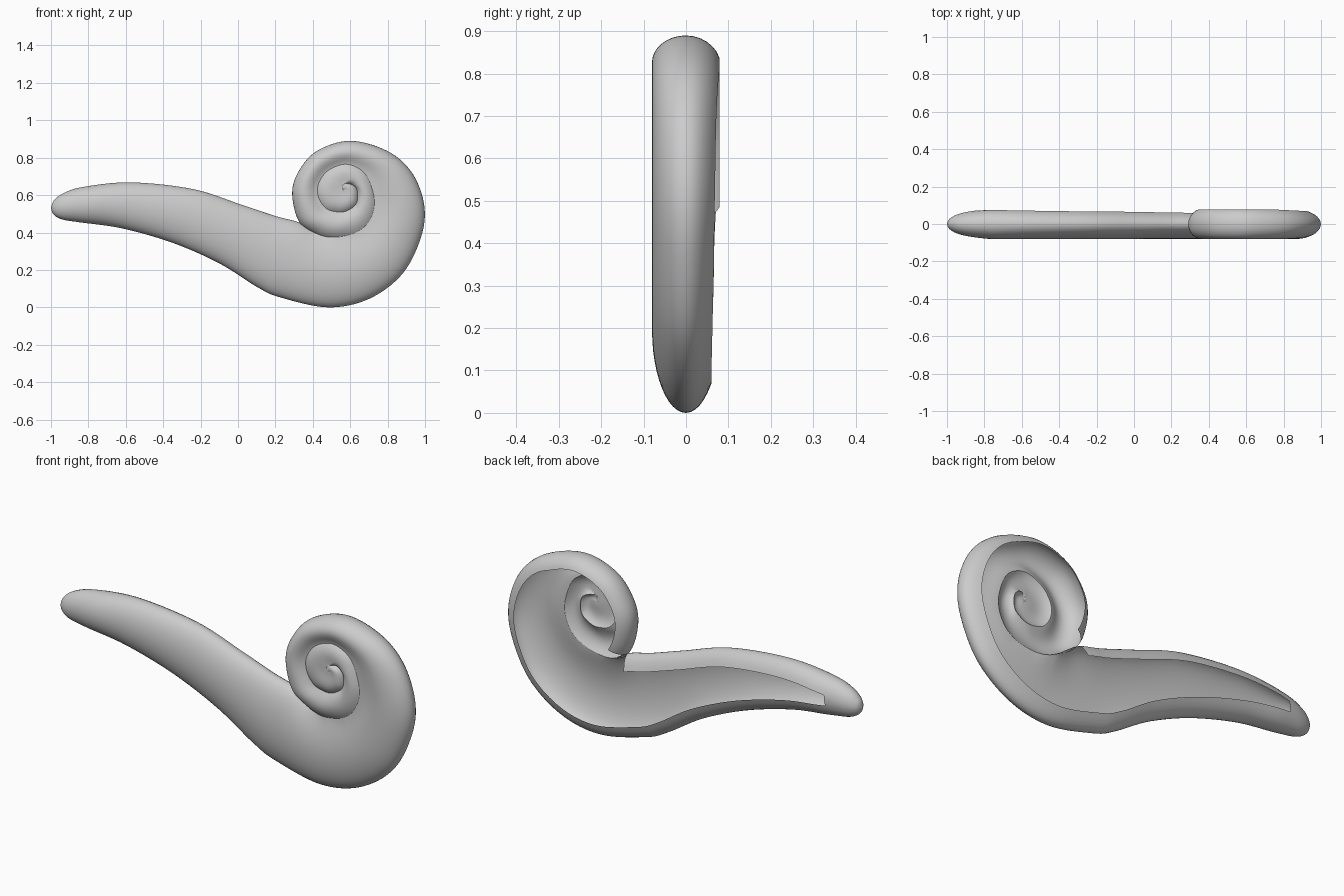
import bpy, bmesh, math

if "Cube" in bpy.data.objects:
    bpy.data.objects.remove(bpy.data.objects["Cube"])

# tail stations: (edge on lower side), (edge on upper side)
tail_low = [(-1, .53), (-.985, .495), (-.94, .47), (-.85, .455), (-.62, .422),
            (-.35, .345), (-.1, .235), (.1, .11)]
tail_up = [(-1, .53), (-.985, .57), (-.93, .612), (-.82, .645), (-.57, .668),
           (-.24, .632), (.02, .548), (.2, .488)]
# one spiral: each station's inner edge is the same curve a full turn later
spiral = [(.22, .055), (.48, 0), (.7, .045), (.88, .18), (.98, .38), (.995, .55),
          (.93, .72), (.8, .835), (.6, .89), (.42, .835), (.32, .72), (.29, .6),
          (.33, .452), (.43, .39), (.52, .375), (.63, .40), (.70, .46), (.73, .56),
          (.70, .68), (.65, .74), (.57, .765), (.48, .73), (.43, .66), (.43, .59),
          (.47, .53), (.53, .51), (.58, .515), (.63, .55), (.64, .60), (.63, .64),
          (.60, .66), (.57, .66), (.555, .645)]
CENTRE = (.565, .625)
TURN, NT = 12, len(tail_low)
TIP_END, INNER_END, OUTER_END = 3, NT, NT + TURN


def groove(i):
    """Front level of the crease at spiral point i."""
    if i <= 12:
        return 0.0
    if i >= 31:
        return .078
    return {13: .035, 14: .05}.get(i, .058)


outer = tail_low + spiral
inner = tail_up + spiral[TURN:] + [CENTRE] * TURN
e_out = [0.0] * NT + [groove(i) for i in range(len(spiral))]
e_in = [0.0] * NT + [groove(i + TURN) for i in range(len(spiral))]


def catmull(pts, t):
    i = min(int(t), len(pts) - 2)
    f = t - i
    a, b, c, d = (pts[max(0, min(len(pts) - 1, i + k))] for k in (-1, 0, 1, 2))
    return [.5 * (2 * q + (r - p) * f + (2 * p - 5 * q + 4 * r - s) * f * f
                  + (3 * q - p - 3 * r + s) * f ** 3)
            for p, q, r, s in zip(a, b, c, d)]


def linear(vals, t):
    i = min(int(t), len(vals) - 2)
    return vals[i] + (vals[i + 1] - vals[i]) * (t - i)


SUB, NF, NL, NM = 8, 24, 6, 4       # steps along, front, lip, back middle
bm = bmesh.new()
rings = []
steps = (len(outer) - 1) * SUB
for n in range(steps + 1):
    t = n / SUB
    o, i = catmull(outer, t), catmull(inner, t)
    eo, ei = linear(e_out, t), linear(e_in, t)
    w = max(math.dist(o, i), 1e-5)
    h = .08 * min(1, w / .21) if t < 5 else .08

    def vert(phi, back):
        s = (1 - math.cos(phi)) / 2
        e = eo + (ei - eo) * s
        bump = max(0, math.sin(phi))
        if back:
            y = -e + (h + e) * bump
        else:
            y = -e - (h - e) * bump ** (1 + min(1, e / .05))
        return bm.verts.new((o[0] + (i[0] - o[0]) * s, y, o[1] + (i[1] - o[1]) * s))

    # front dome, then the back: inner lip, middle, outer lip
    ring = [vert(math.pi * k / NF, False) for k in range(NF + 1)]
    pl = math.acos(1 - 2 * min(.07 / w, .42))
    phis = [math.pi - pl * k / NL for k in range(1, NL + 1)]
    phis += [math.pi - pl - (math.pi - 2 * pl) * k / NM for k in range(1, NM + 1)]
    phis += [pl - pl * k / NL for k in range(1, NL)]
    ring += [vert(p, True) for p in phis]
    rings.append(ring)

# skin the rings, leaving the back open as in a moulded shell
size = len(rings[0])
for n in range(steps):
    t = (n + .5) / SUB
    for k in range(size):
        if NF <= k < NF + NL and t > INNER_END:
            continue
        if NF + NL <= k < NF + NL + NM and t > TIP_END:
            continue
        if k >= NF + NL + NM and t > OUTER_END:
            continue
        q = (k + 1) % size
        bm.faces.new((rings[n][k], rings[n][q], rings[n + 1][q], rings[n + 1][k]))

bmesh.ops.remove_doubles(bm, verts=bm.verts, dist=.0004)
bmesh.ops.delete(bm, geom=[v for v in bm.verts if not v.link_faces], context='VERTS')
# the front dome faces -y: orient consistently from it
bmesh.ops.recalc_face_normals(bm, faces=bm.faces)
if sum(f.normal.y * f.calc_area() for f in bm.faces) > 0:
    bmesh.ops.reverse_faces(bm, faces=bm.faces)

mesh = bpy.data.meshes.new("scroll_ornament")
bm.to_mesh(mesh)
bm.free()
obj = bpy.data.objects.new("scroll_ornament", mesh)
bpy.context.collection.objects.link(obj)
bpy.context.view_layer.objects.active = obj
obj.select_set(True)
bpy.ops.object.shade_smooth_by_angle(angle=math.radians(50))
